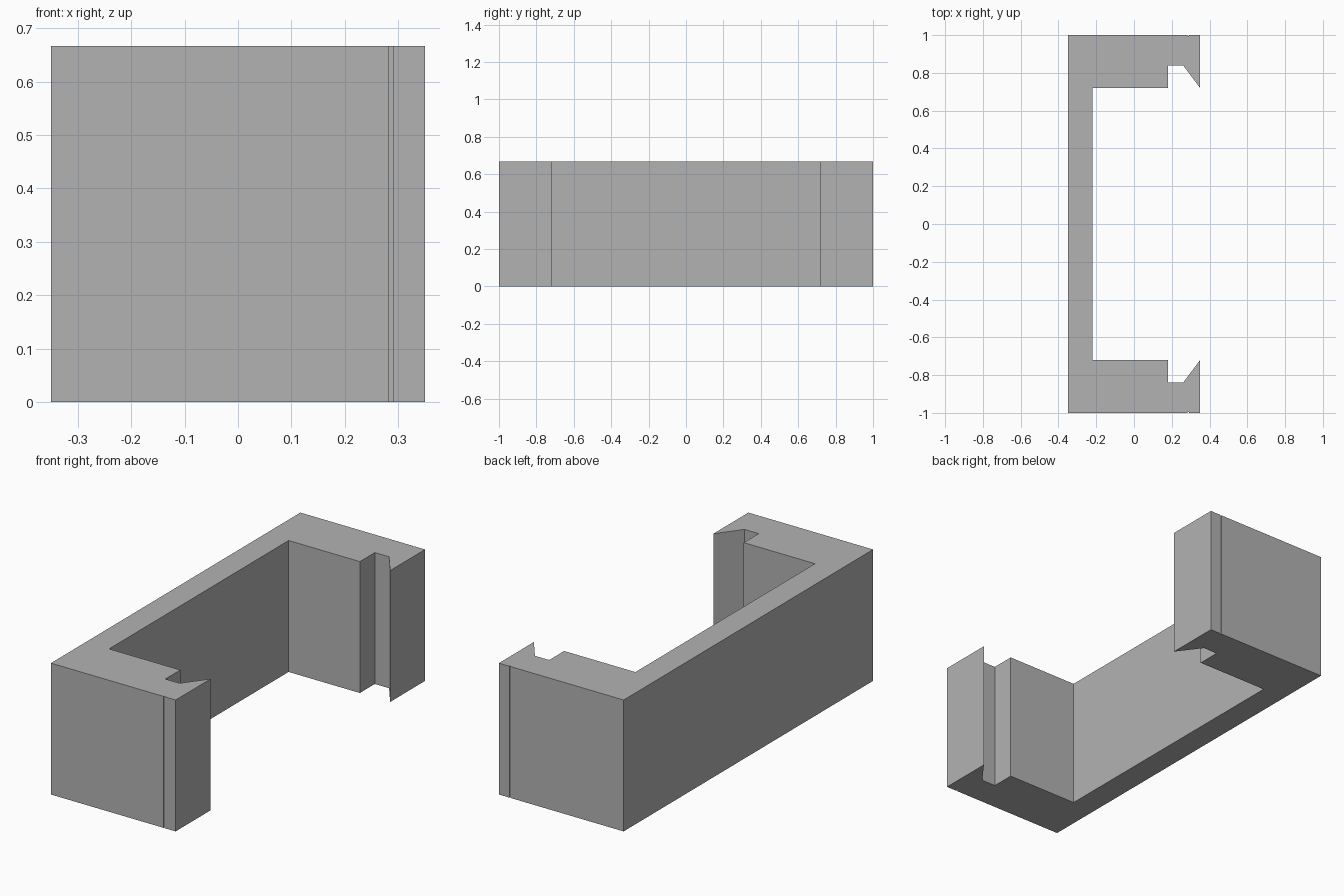
import bpy
import bmesh

cube = bpy.data.objects.get("Cube")
if cube:
    bpy.data.objects.remove(cube, do_unlink=True)

HEIGHT = 0.667
HALF_X = 0.35
WEB_X = -0.22       # inner face of the long wall
ARM_Y = 0.72        # inner face of the end blocks
NOTCH_Y = 0.84      # bottom of the hook notch

# Plain grey material
grey = bpy.data.materials.new("plain_grey")
grey.use_nodes = True
colour = (0.45, 0.45, 0.45, 1)
grey.diffuse_color = colour
grey.node_tree.nodes["Principled BSDF"].inputs["Base Color"].default_value = colour

# Half outline: outer end with fine score groove, hook, notch, inner wall
half = [
    (-HALF_X, -1),
    (0.283, -1), (0.283, -0.996), (0.291, -0.996), (0.291, -1),
    (HALF_X, -1),
    (HALF_X, -ARM_Y),
    (0.26, -NOTCH_Y), (0.18, -NOTCH_Y),
    (0.18, -ARM_Y),
    (WEB_X, -ARM_Y),
]
outline = half + [(x, -y) for x, y in reversed(half)]

# Extrude the outline into the clip bracket
bm = bmesh.new()
base = bm.faces.new([bm.verts.new((x, y, 0)) for x, y in outline])
result = bmesh.ops.extrude_face_region(bm, geom=[base], use_keep_orig=True)
top = [v for v in result["geom"] if isinstance(v, bmesh.types.BMVert)]
bmesh.ops.translate(bm, verts=top, vec=(0, 0, HEIGHT))
bmesh.ops.recalc_face_normals(bm, faces=bm.faces)

mesh = bpy.data.meshes.new("clip_bracket")
bm.to_mesh(mesh)
bm.free()
mesh.materials.append(grey)
bracket = bpy.data.objects.new("clip_bracket", mesh)
bpy.context.collection.objects.link(bracket)
